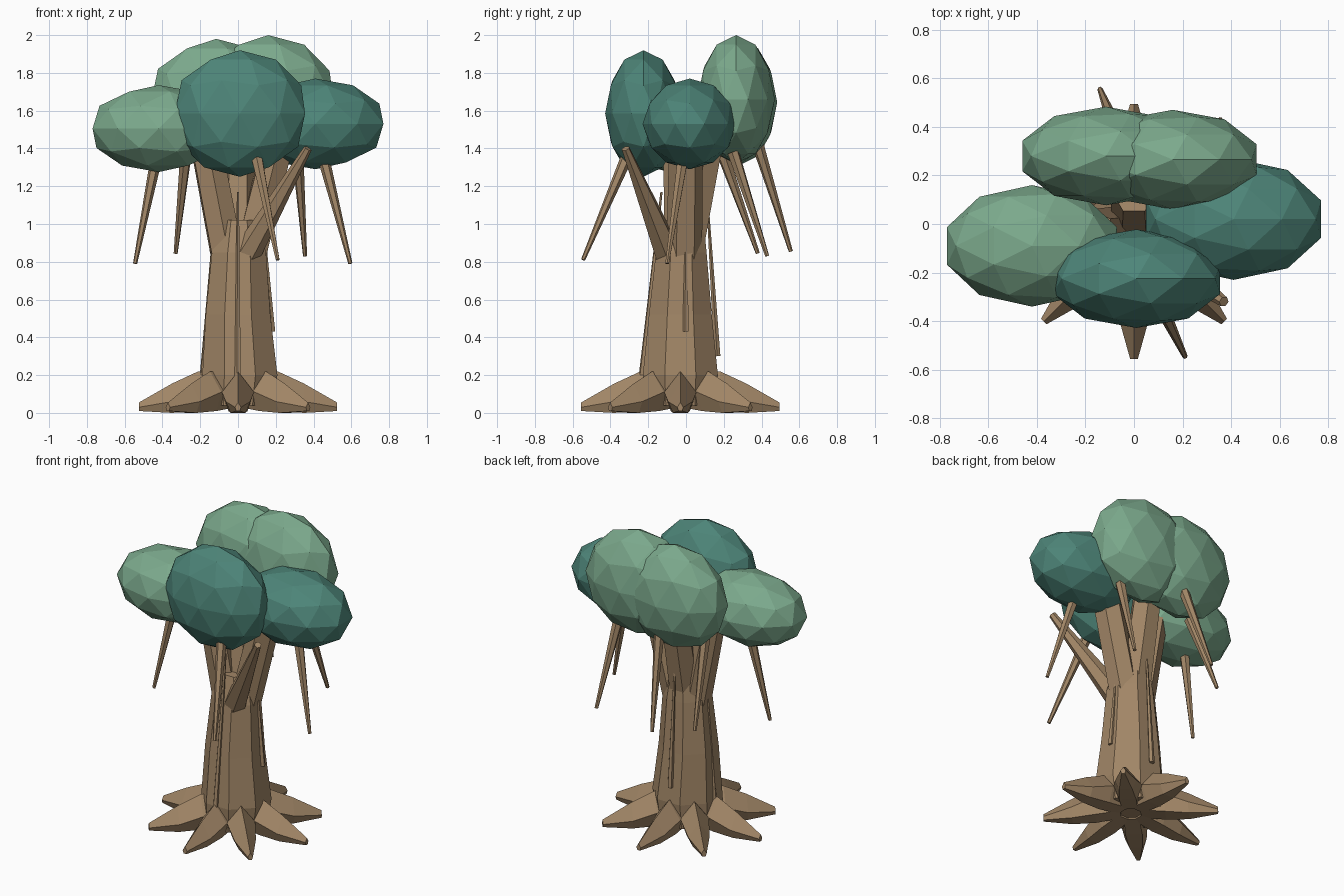
import bpy, bmesh, math
from mathutils import Vector

if "Cube" in bpy.data.objects:
    bpy.data.objects.remove(bpy.data.objects["Cube"])


def material(name, rgb):
    m = bpy.data.materials.new(name)
    m.diffuse_color = (*rgb, 1)
    m.use_nodes = True
    m.node_tree.nodes["Principled BSDF"].inputs["Base Color"].default_value = m.diffuse_color
    return m


bark = material("bark brown", (0.36, 0.24, 0.135))
light_leaf = material("light leaf green", (0.20, 0.40, 0.265))
dark_leaf = material("dark leaf teal", (0.075, 0.235, 0.19))


def finish(name, bm, mat):
    bmesh.ops.recalc_face_normals(bm, faces=bm.faces)
    me = bpy.data.meshes.new(name)
    bm.to_mesh(me)
    bm.free()
    me.materials.append(mat)
    ob = bpy.data.objects.new(name, me)
    bpy.context.collection.objects.link(ob)
    return ob


def loft(name, rings, mat):
    """Skin a list of equal-length point rings and cap both ends."""
    bm = bmesh.new()
    vs = [[bm.verts.new(p) for p in ring] for ring in rings]
    n = len(vs[0])
    for a, b in zip(vs, vs[1:]):
        for i in range(n):
            bm.faces.new((a[i], a[(i + 1) % n], b[(i + 1) % n], b[i]))
    bm.faces.new(vs[0])
    bm.faces.new(vs[-1])
    return finish(name, bm, mat)


def taper(name, p0, p1, r0, r1, sides=6):
    """Tapered straight limb from p0 to p1."""
    p0, p1 = Vector(p0), Vector(p1)
    q = (p1 - p0).to_track_quat('Z', 'Y')
    rings = []
    for p, r in ((p0, r0), (p1, r1)):
        rings.append([p + q @ Vector((r * math.cos(t), r * math.sin(t), 0))
                      for t in (2 * math.pi * i / sides for i in range(sides))])
    return loft(name, rings, mat=bark)


# trunk: octagonal rings (z, centre x, centre y, radius x, radius y)
trunk = [(0.04, 0.0, -0.03, 0.20, 0.20), (0.20, 0.01, -0.03, 0.215, 0.215),
         (0.52, 0.0, -0.03, 0.185, 0.18), (0.85, 0.005, -0.025, 0.155, 0.145),
         (1.02, 0.005, -0.01, 0.11, 0.11)]
loft("trunk", [[(cx + rx * math.cos(t), cy + ry * math.sin(t), z)
                for t in (math.pi * (i + 0.5) / 4 for i in range(8))]
               for z, cx, cy, rx, ry in trunk], bark)

# limbs forking into the crown
taper("left_limb", (-0.055, -0.02, 0.82), (-0.17, -0.03, 1.42), 0.095, 0.09)
taper("right_limb", (0.06, -0.01, 0.82), (0.21, 0.0, 1.42), 0.095, 0.09)
taper("back_limb", (0.0, 0.0, 0.84), (0.0, 0.13, 1.5), 0.10, 0.09)
taper("front_side_branch", (0.04, -0.09, 0.83), (0.37, -0.32, 1.4), 0.075, 0.022)

# eight spreading roots: (distance, half width, bottom z, side z, top z)
root = [(0.06, 0.075, 0.03, 0.12, 0.22), (0.21, 0.085, 0.01, 0.11, 0.22),
        (0.35, 0.065, 0.0, 0.06, 0.155), (0.525, 0.016, 0.01, 0.03, 0.055)]
for k in range(8):
    a = k * math.pi / 4
    rings = []
    for d, w, zb, zs, zt in root:
        sec = [(-0.6 * w, zb), (0.6 * w, zb), (w, zs), (0, zt), (-w, zs)]
        rings.append([(d * math.cos(a) - s * math.sin(a),
                       d * math.sin(a) + s * math.cos(a) - 0.03, z) for s, z in sec])
    loft(f"root_{k + 1}", rings, bark)

# thin ridges climbing the trunk
for name, p0, p1 in [("front", (0, -0.235, 0.18), (0, -0.13, 1.17)),
                     ("left", (-0.185, -0.03, 0.2), (-0.135, -0.03, 0.9)),
                     ("right", (0.18, 0.0, 0.43), (0.14, 0.0, 0.94)),
                     ("back", (0.0, 0.165, 0.3), (0.0, 0.115, 1.1))]:
    taper(f"{name}_ridge", p0, p1, 0.018, 0.006, 5)

# hanging aerial roots, thick at the crown and thin at the tip
hanging = [((-0.43, -0.05, 1.36), (-0.545, -0.10, 0.79)),
           ((-0.275, 0.19, 1.38), (-0.33, 0.38, 0.845)),
           ((0.10, -0.315, 1.35), (0.21, -0.545, 0.81)),
           ((0.315, 0.25, 1.38), (0.355, 0.43, 0.83)),
           ((0.45, -0.015, 1.36), (0.595, -0.10, 0.79)),
           ((-0.07, 0.38, 1.42), (-0.14, 0.555, 0.855))]
for k, (p0, p1) in enumerate(hanging):
    taper(f"hanging_root_{k + 1}", p0, p1, 0.032, 0.011)

# faceted leaf clumps: name, centre, half size, material
clumps = [("front", (0.01, -0.225, 1.585), (0.345, 0.203, 0.335), dark_leaf),
          ("right", (0.41, 0.02, 1.53), (0.36, 0.25, 0.24), dark_leaf),
          ("left", (-0.42, -0.09, 1.505), (0.35, 0.25, 0.23), light_leaf),
          ("back_right", (0.16, 0.265, 1.66), (0.345, 0.205, 0.34), light_leaf),
          ("back_left", (-0.115, 0.28, 1.645), (0.345, 0.203, 0.335), light_leaf)]
for name, c, h, mat in clumps:
    bm = bmesh.new()
    bmesh.ops.create_icosphere(bm, subdivisions=2, radius=1)
    ext = [max(abs(v.co[i]) for v in bm.verts) for i in range(3)]
    for v in bm.verts:
        v.co = [c[i] + v.co[i] * h[i] / ext[i] for i in range(3)]
    finish(f"{name}_leaf_clump", bm, mat)
